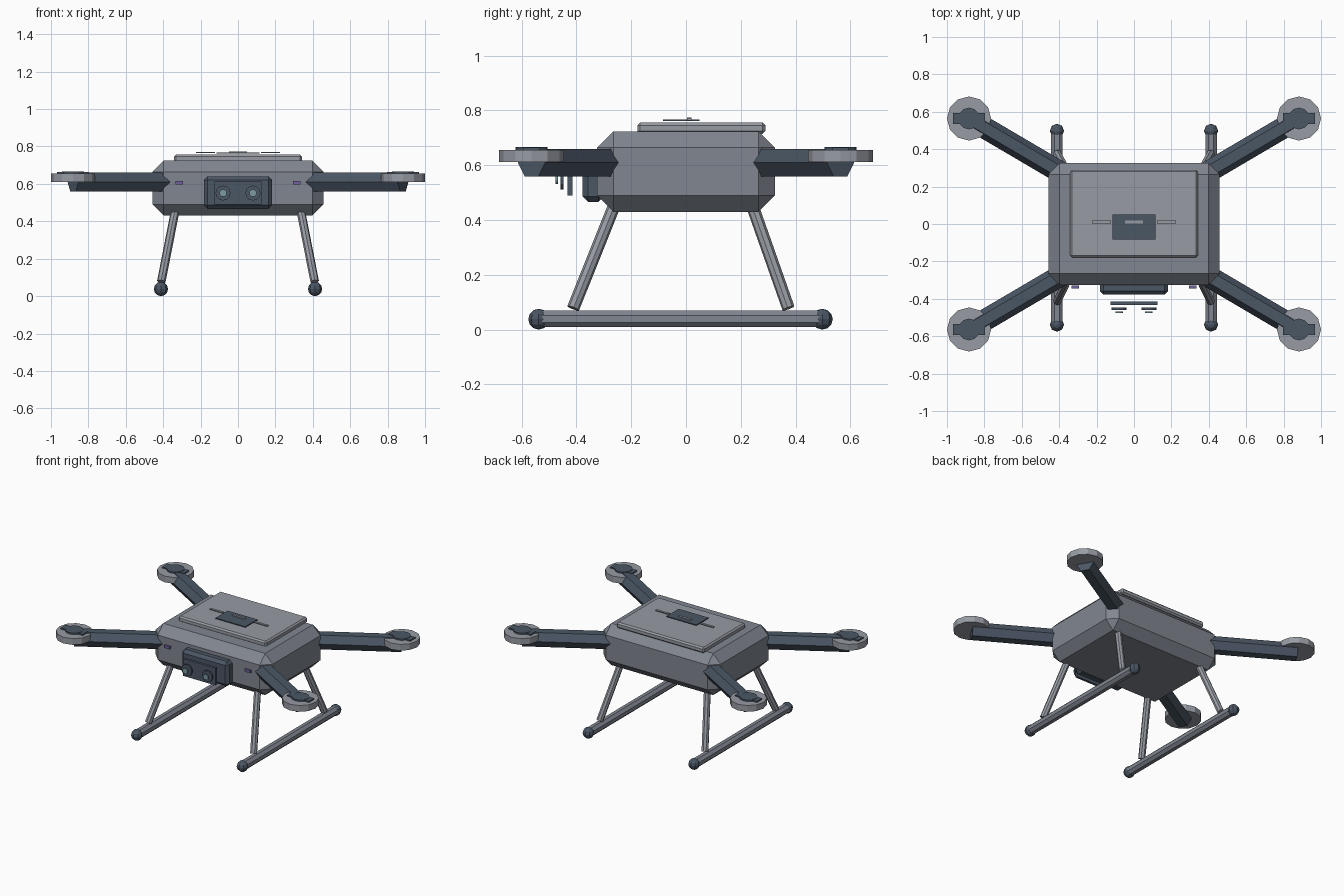
import bpy, bmesh
from math import pi, cos, sin
from mathutils import Vector

if "Cube" in bpy.data.objects:
    bpy.data.objects.remove(bpy.data.objects["Cube"])


def material(name, rgb):
    m = bpy.data.materials.new(name)
    m.diffuse_color = (*rgb, 1)
    m.use_nodes = True
    m.node_tree.nodes["Principled BSDF"].inputs["Base Color"].default_value = m.diffuse_color
    return m


BODY = material("body_grey", (0.22, 0.24, 0.28))
LIGHT = material("light_grey", (0.31, 0.33, 0.37))
DARK = material("dark_slate", (0.07, 0.095, 0.13))
GLASS = material("glass", (0.20, 0.32, 0.37))
PURPLE = material("purple", (0.16, 0.12, 0.34))


def finish(name, bm, mat):
    bmesh.ops.recalc_face_normals(bm, faces=bm.faces[:])
    me = bpy.data.meshes.new(name)
    bm.to_mesh(me)
    bm.free()
    me.materials.append(mat)
    ob = bpy.data.objects.new(name, me)
    bpy.context.collection.objects.link(ob)
    return ob


def box(name, lo, hi, mat, bevel=0):
    lo, hi = Vector(lo), Vector(hi)
    bm = bmesh.new()
    bmesh.ops.create_cube(bm, size=1)
    for v in bm.verts:
        v.co = (lo + hi) / 2 + v.co * (hi - lo)
    if bevel:
        bmesh.ops.bevel(bm, geom=bm.edges[:], offset=bevel, segments=1,
                        affect='EDGES', profile=0.5)
    return finish(name, bm, mat)


def rod(name, a, b, r, n, mat, phase=0):
    """Prism with n sides from a to b."""
    a, b = Vector(a), Vector(b)
    q = (b - a).to_track_quat('Z', 'Y')
    bm = bmesh.new()
    rings = []
    for p in (a, b):
        rings.append([bm.verts.new(p + q @ Vector((r * cos(phase + 2 * pi * i / n),
                                                   r * sin(phase + 2 * pi * i / n), 0)))
                      for i in range(n)])
    for i in range(n):
        j = (i + 1) % n
        bm.faces.new((rings[0][i], rings[0][j], rings[1][j], rings[1][i]))
    bm.faces.new(rings[0])
    bm.faces.new(rings[1])
    return finish(name, bm, mat)


def ball(name, c, r, mat):
    bm = bmesh.new()
    bmesh.ops.create_uvsphere(bm, u_segments=8, v_segments=6, radius=r)
    bmesh.ops.translate(bm, verts=bm.verts[:], vec=c)
    return finish(name, bm, mat)


# Hull and lid
box("hull", (-0.457, -0.325, 0.43), (0.457, 0.325, 0.724), BODY, 0.06)
box("lid", (-0.342, -0.178, 0.715), (0.342, 0.29, 0.756), LIGHT, 0.01)

# Thin plate and bars above the lid
box("top_plate", (-0.116, -0.084, 0.762), (0.116, 0.05, 0.768), DARK)
box("top_handle", (-0.048, 0.004, 0.766), (0.048, 0.02, 0.774), LIGHT)

# Camera unit on the front
box("camera_housing", (-0.183, -0.378, 0.466), (0.183, -0.30, 0.64), DARK, 0.02)
box("camera_panel", (-0.126, -0.432, 0.49), (0.126, -0.415, 0.612), DARK)

for s, side in ((-1, "left"), (1, "right")):
    # Slim bars beside the plate
    x0, x1 = sorted((s * 0.123, s * 0.225))
    box(f"{side}_top_bar", (x0, 0.004, 0.764), (x1, 0.02, 0.77), LIGHT)

    # Lenses and marker lights
    rod(f"{side}_lens", (s * 0.08, -0.447, 0.551), (s * 0.08, -0.459, 0.551), 0.04, 12, DARK)
    rod(f"{side}_lens_glass", (s * 0.08, -0.468, 0.551), (s * 0.08, -0.476, 0.551), 0.02, 12, GLASS)
    x0, x1 = sorted((s * 0.293, s * 0.335))
    box(f"{side}_marker_light", (x0, -0.345, 0.598), (x1, -0.33, 0.616), PURPLE)

    # Landing skid
    rod(f"{side}_skid", (s * 0.412, -0.54, 0.039), (s * 0.412, 0.498, 0.039), 0.033, 8, BODY, pi / 8)

    for t, end in ((-1, "front"), (1, "back")):
        tag = f"{end}_{side}"
        ball(f"{tag}_skid_cap", (s * 0.412, -0.02 + t * 0.518, 0.038), 0.038, DARK)

        # Splayed leg
        rod(f"{tag}_leg", (s * 0.337, -0.01 + t * 0.253, 0.45),
            (s * 0.41, -0.019 + t * 0.393, 0.078), 0.023, 8, LIGHT, pi / 8)

        # Hexagonal arm with rotor mount
        x, y = s * 0.882, t * 0.564
        rod(f"{tag}_arm", (s * 0.36, t * 0.257, 0.61), (x, y, 0.61), 0.058, 6, DARK)
        rod(f"{tag}_rotor_disc", (x, y, 0.611), (x, y, 0.655), 0.118, 12, LIGHT)
        rod(f"{tag}_rotor_hub", (x, y, 0.64), (x, y, 0.666), 0.058, 12, DARK)
        box(f"{tag}_rotor_bar", (x - 0.086, y - 0.029, 0.645),
            (x + 0.086, y + 0.029, 0.664), DARK)
